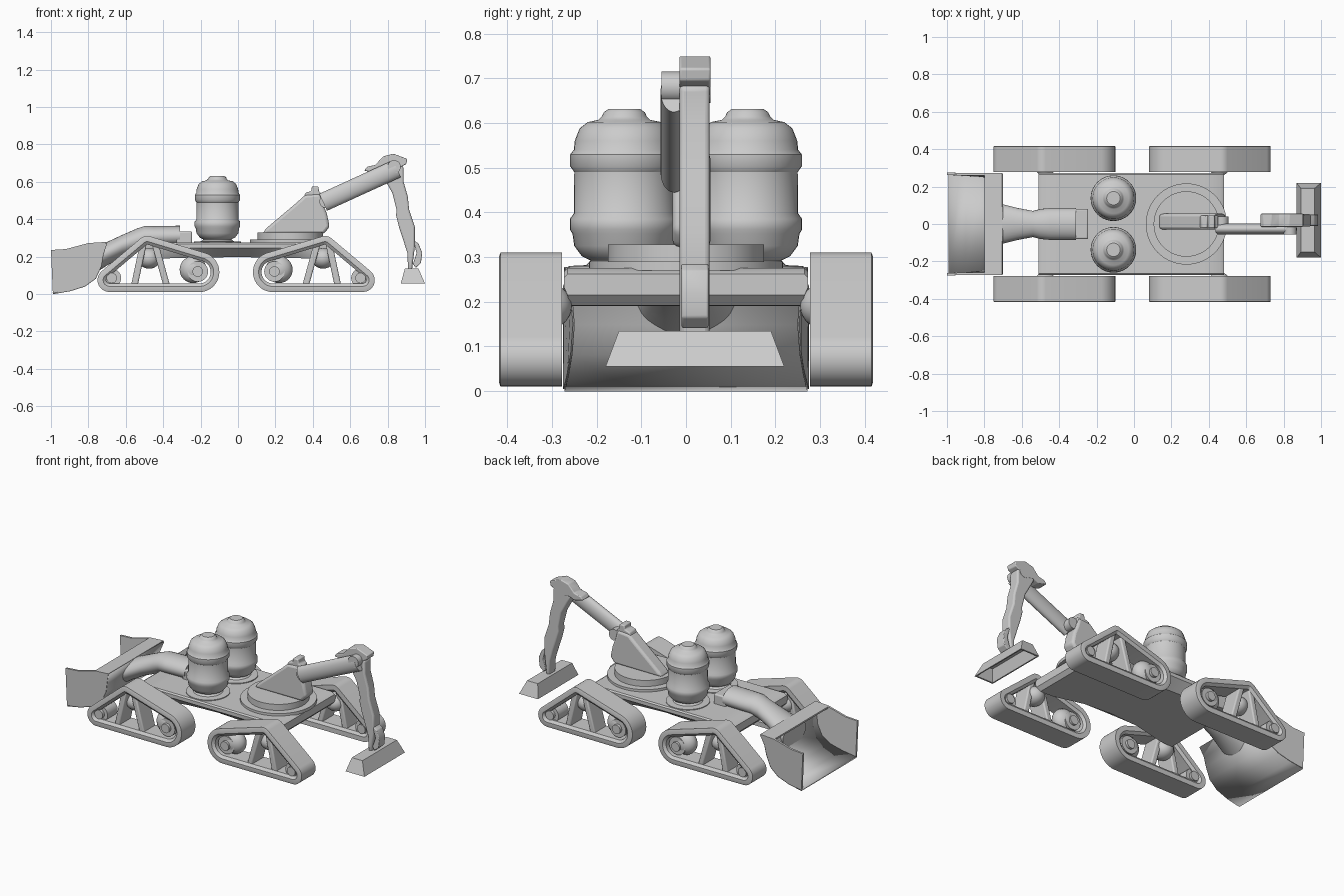
import bpy, bmesh
from math import sin, cos, pi, radians
from mathutils import Vector, Matrix

if "Cube" in bpy.data.objects:
    bpy.data.objects.remove(bpy.data.objects["Cube"])


def finish(name, bm, bevel=0, angle=35):
    bmesh.ops.remove_doubles(bm, verts=bm.verts, dist=1e-5)
    bmesh.ops.recalc_face_normals(bm, faces=bm.faces)
    me = bpy.data.meshes.new(name)
    bm.to_mesh(me)
    bm.free()
    ob = bpy.data.objects.new(name, me)
    bpy.context.collection.objects.link(ob)
    if bevel:
        m = ob.modifiers.new("bevel", 'BEVEL')
        m.width, m.segments, m.limit_method = bevel, 3, 'ANGLE'
    bpy.ops.object.select_all(action='DESELECT')
    ob.select_set(True)
    bpy.context.view_layer.objects.active = ob
    bpy.ops.object.shade_smooth_by_angle(angle=radians(angle))
    return ob


def loft(name, loops, ring=False, caps=True, **kw):
    """Skin a series of equal-length point loops."""
    bm = bmesh.new()
    vs = [[bm.verts.new(p) for p in lp] for lp in loops]
    n = len(vs[0])
    pairs = list(zip(vs, vs[1:])) + ([(vs[-1], vs[0])] if ring else [])
    for a, b in pairs:
        for i in range(n):
            bm.faces.new((a[i], a[(i + 1) % n], b[(i + 1) % n], b[i]))
    if caps and not ring:
        bm.faces.new(vs[0])
        bm.faces.new(vs[-1])
    return finish(name, bm, **kw)


def prism(name, prof, y0, y1, **kw):
    return loft(name, [[(x, y, z) for x, z in prof] for y in (y0, y1)], **kw)


def lathe(name, x, y, prof, n=40):
    return loft(name, [[(x + r * cos(2 * pi * i / n), y + r * sin(2 * pi * i / n), z)
                        for i in range(n)] for r, z in prof])


def rod(name, p, q, ry, rz, n=28):
    """Elliptical bar between two points in the xz plane or along y."""
    p, q = Vector(p), Vector(q)
    d = (q - p).normalized()
    side = Vector((0, 1, 0)) if abs(d.y) < .5 else Vector((1, 0, 0))
    up = d.cross(side)
    return loft(name, [[c + side * ry * cos(2 * pi * i / n) + up * rz * sin(2 * pi * i / n)
                        for i in range(n)] for c in (p, q)])


def ball(name, c, scale):
    bm = bmesh.new()
    bmesh.ops.create_uvsphere(bm, u_segments=28, v_segments=16, radius=1,
                              matrix=Matrix.Translation(c) @ Matrix.Diagonal((*scale, 1)))
    return finish(name, bm)


# Track pods: belt wrapped round three wheels, with struts, hubs and rollers
WHEELS = [(-.688, .074, .063), (-.485, .255, .055), (-.207, .117, .107)]


def belt(inset, n=72):
    pts = []
    for i in range(n):
        dx, dz = cos(2 * pi * (i + .5) / n), sin(2 * pi * (i + .5) / n)
        x, z, r = max(WHEELS, key=lambda w: w[0] * dx + w[1] * dz + w[2])
        pts.append((x + (r - inset) * dx, z + (r - inset) * dz))
    return pts


for end, fx in (("rear", lambda x: x), ("fore", lambda x: -.02 - x)):
    for side, s in (("left", -1), ("right", 1)):
        tag = f"{end}_{side}"
        sect = [(0, .278), (0, .415), (.008, .418), (.03, .418), (.046, .405),
                (.046, .29), (.03, .278)]
        loft("track_belt_" + tag, [[(fx(x), s * y, z) for x, z in belt(o)] for o, y in sect],
             ring=True)
        for k, (xt, xb) in enumerate(((-.505, -.555), (-.445, -.38))):
            w = .018
            prism(f"track_strut_{tag}_{k}", [(fx(xt - w), .275), (fx(xt + w), .275),
                  (fx(xb + w), .04), (fx(xb - w), .04)], s * .29, s * .405, bevel=.008)
        for k, (x, z, r) in enumerate(((-.675, .085, .05), (-.215, .12, .055))):
            rod(f"wheel_{tag}_{k}", (fx(x), s * .295, z), (fx(x), s * .395, z), r, r)
            rod(f"hub_{tag}_{k}", (fx(x), s * .28, z), (fx(x), s * .412, z), .028, .028)
        ball("drive_roller_" + tag, (fx(-.24), s * .345, .13), (.072, .055, .072))
        ball("axle_ball_" + tag, (fx(-.475), s * .32, .19), (.06, .065, .055))

# Chassis: flat deck, rounded ends, underside pinched at the middle
chassis = []
for x, zb, hb in ((-.51, .215, .265), (-.49, .192, .26), (-.4, .19, .25), (-.2, .195, .21),
                  (0, .197, .2), (.18, .195, .21), (.37, .19, .25), (.46, .192, .26),
                  (.482, .215, .265)):
    zt = .262 if zb > .2 else .275
    chassis.append([(x, -hb, zb), (x, hb, zb), (x, .273, zt - .03), (x, .273, zt - .008),
                    (x, .265, zt), (x, -.265, zt), (x, -.273, zt - .008), (x, -.273, zt - .03)])
loft("chassis", chassis)

# Twin tanks
TANK = [(.125, .27), (.125, .28), (.085, .282), (.075, .292), (.095, .302), (.112, .325),
        (.116, .352), (.122, .362), (.122, .385), (.113, .398), (.112, .49), (.121, .503),
        (.121, .53), (.113, .54), (.111, .56), (.1, .588), (.082, .602), (.058, .607),
        (.05, .615), (.046, .624), (.036, .631)]
for side, s in (("left", -1), ("right", 1)):
    lathe("tank_" + side, -.11, s * .138, TANK)

# Turret and leaning arm pedestal
lathe("turret_ring", .28, 0, [(.217, .27), (.217, .29)], 56)
lathe("turret_disc", .28, 0, [(.175, .285), (.175, .328)], 56)
prism("arm_pedestal", [(.13, .322), (.15, .35), (.31, .485), (.36, .53), (.44, .535),
      (.455, .48), (.475, .43), (.49, .36), (.46, .322)], -.03, .055, bevel=.015)
prism("pedestal_knuckle", [(.345, .5), (.36, .54), (.392, .55), (.395, .575), (.43, .575),
      (.433, .548), (.45, .535), (.45, .5)], -.022, .045, bevel=.006)

# Boom, elbow and forearm
rod("boom", (.455, -.027, .49), (.85, -.027, .67), .03, .05)
rod("boom_pivot", (.47, -.045, .495), (.47, .04, .495), .035, .035)
prism("elbow", [(.675, .66), (.69, .68), (.735, .69), (.775, .735), (.83, .75), (.905, .722),
      (.9, .695), (.865, .675), (.8, .655), (.77, .66), (.735, .645)], -.015, .055, bevel=.005)
prism("forearm", [(.78, .62), (.76, .66), (.85, .7), (.885, .68), (.885, .6), (.908, .52),
      (.915, .45), (.945, .36), (.945, .25), (.93, .125), (.91, .125), (.905, .22), (.883, .29),
      (.86, .36), (.845, .42), (.848, .45), (.825, .54)], -.014, .053, bevel=.012)
prism("wrist_link", [(.935, .29), (.965, .27), (.985, .22), (.978, .165), (.95, .14),
      (.935, .16), (.955, .22)], -.01, .05, bevel=.004)
rod("elbow_pin", (.835, -.055, .68), (.835, .055, .68), .035, .035)


# Scoop on the end of the forearm, hollow underneath
def rect(x0, x1, y0, y1, z):
    return [(x0, y0, z), (x1, y0, z), (x1, y1, z), (x0, y1, z)]


loft("scoop", [rect(.892, .965, -.15, .19, .135), rect(.87, 1, -.18, .22, .055),
               rect(.878, .992, -.17, .21, .055), rect(.9, .957, -.145, .185, .123)])

# Loader bucket: curved back sheet with two side plates
SHEET = [(-.99, .005), (-.9, .02), (-.82, .045), (-.765, .085), (-.735, .15), (-.725, .21),
         (-.705, .275)]
inner = [(x - .012, z + .012) for x, z in SHEET[1:-1]]
wide = [.272, .268, .262, .255, .25, .255, .27]
bm = bmesh.new()
rows = [[bm.verts.new((x, s * w, z)) for s in (-1, 1)] for (x, z), w in zip(SHEET, wide)]
for a, b in zip(rows, rows[1:]):
    bm.faces.new((a[0], a[1], b[1], b[0]))
sheet = finish("bucket_back", bm)
mod = sheet.modifiers.new("thickness", 'SOLIDIFY')
mod.thickness, mod.offset = .012, 0
for side, s in (("left", -1), ("right", 1)):
    prof = [(-1, .235), (-.92, .24), (-.8, .272), (-.705, .278)] + SHEET[::-1][1:]
    ys = [.272, .27, .27, .27] + wide[::-1][1:]
    loft("bucket_side_" + side, [[(x, s * (y + t), z) for (x, z), y in zip(prof, ys)]
                                 for t in (-.01, .003)])
# Sloping upper brace across the bucket back
prism("bucket_brace", [(-.8, .262), (-.8, .272), (-.705, .278), (-.705, .262)], -.265, .265)

# Loader arm: oval neck flaring into the bucket
neck = []
for x, zc, hy, hz in ((-.75, .19, .115, .07), (-.7, .215, .105, .063), (-.62, .255, .085, .06),
                      (-.54, .288, .07, .062), (-.5, .305, .08, .058), (-.45, .307, .085, .056),
                      (-.31, .31, .085, .055)):
    n = 28
    neck.append([(x, hy * cos(2 * pi * i / n), zc + hz * sin(2 * pi * i / n)) for i in range(n)])
loft("loader_neck", neck)
prism("loader_mount", [(-.33, .265), (-.245, .265), (-.245, .335), (-.33, .335)], -.08, .08,
      bevel=.008)
